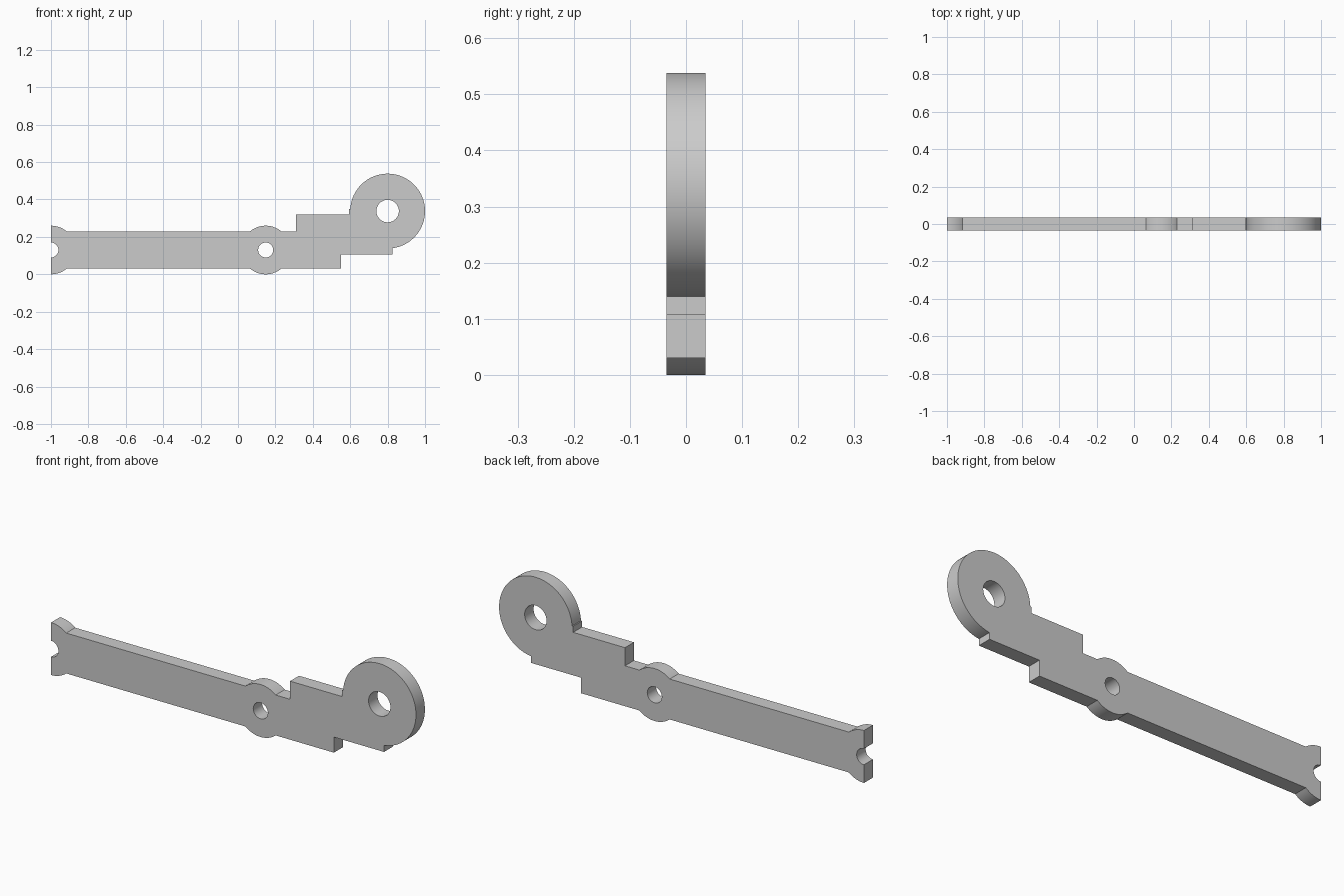
import bpy, bmesh
from math import asin, cos, sin, pi, radians

cube = bpy.data.objects.get("Cube")
if cube:
    bpy.data.objects.remove(cube)

HALF_THICK = 0.035
MID = 0.13                      # height of the bar axis
BAR, BOSS, PIN = 0.1, 0.13, 0.04    # bar half height, boss and pin hole radii
LEFT, PIVOT = -1.0, 0.148       # x of the two bosses
RING_X, RING_Z, RING, BORE = 0.8, 0.338, 0.2, 0.06


def arc(x, z, r, start, end, steps):
    """Points on a circular arc, both ends included."""
    angles = [start + (end - start) * i / steps for i in range(steps + 1)]
    return [(x + r * cos(a), z + r * sin(a)) for a in angles]


def add_loop(bm, points):
    verts = [bm.verts.new((x, -HALF_THICK, z)) for x, z in points]
    for a, b in zip(verts, verts[1:] + verts[:1]):
        bm.edges.new((a, b))


# Outline, clockwise from the half hole in the cut left end
lean = asin(BAR / BOSS)
ring_start = pi - asin(0.012 / RING)
ring_end = -pi / 2 + asin(0.025 / RING)
outline = arc(LEFT, MID, PIN, -pi / 2, pi / 2, 24)
outline += arc(LEFT, MID, BOSS, pi / 2, lean, 10)
outline += arc(PIVOT, MID, BOSS, pi - lean, lean, 20)
outline += [(0.31, MID + BAR), (0.31, 0.32), (0.594, 0.32), (0.594, 0.35)]
outline += arc(RING_X, RING_Z, RING, ring_start, ring_end, 72)
outline += [(0.825, 0.107), (0.55, 0.107), (0.55, MID - BAR)]
outline += arc(PIVOT, MID, BOSS, -lean, lean - pi, 20)
outline += arc(LEFT, MID, BOSS, -lean, -pi / 2, 10)

bm = bmesh.new()
add_loop(bm, outline)
add_loop(bm, arc(PIVOT, MID, PIN, 0, 2 * pi, 48)[:-1])
add_loop(bm, arc(RING_X, RING_Z, BORE, 0, 2 * pi, 48)[:-1])

# Fill the plate around its holes and give it thickness
bmesh.ops.triangle_fill(bm, edges=bm.edges[:], use_beauty=True, normal=(0, -1, 0))
result = bmesh.ops.extrude_face_region(bm, geom=bm.faces[:], use_keep_orig=True)
back = [g for g in result["geom"] if isinstance(g, bmesh.types.BMVert)]
bmesh.ops.translate(bm, verts=back, vec=(0, 2 * HALF_THICK, 0))
bmesh.ops.recalc_face_normals(bm, faces=bm.faces[:])

mesh = bpy.data.meshes.new("lever_arm")
bm.to_mesh(mesh)
bm.free()
lever = bpy.data.objects.new("lever_arm", mesh)
bpy.context.collection.objects.link(lever)

# Plain grey finish
grey = bpy.data.materials.new("light_grey")
grey.use_nodes = True
grey.diffuse_color = (0.6, 0.6, 0.6, 1)
grey.node_tree.nodes["Principled BSDF"].inputs["Base Color"].default_value = (0.6, 0.6, 0.6, 1)
mesh.materials.append(grey)

bpy.ops.object.select_all(action="DESELECT")
lever.select_set(True)
bpy.context.view_layer.objects.active = lever
bpy.ops.object.shade_smooth_by_angle(angle=radians(25))
